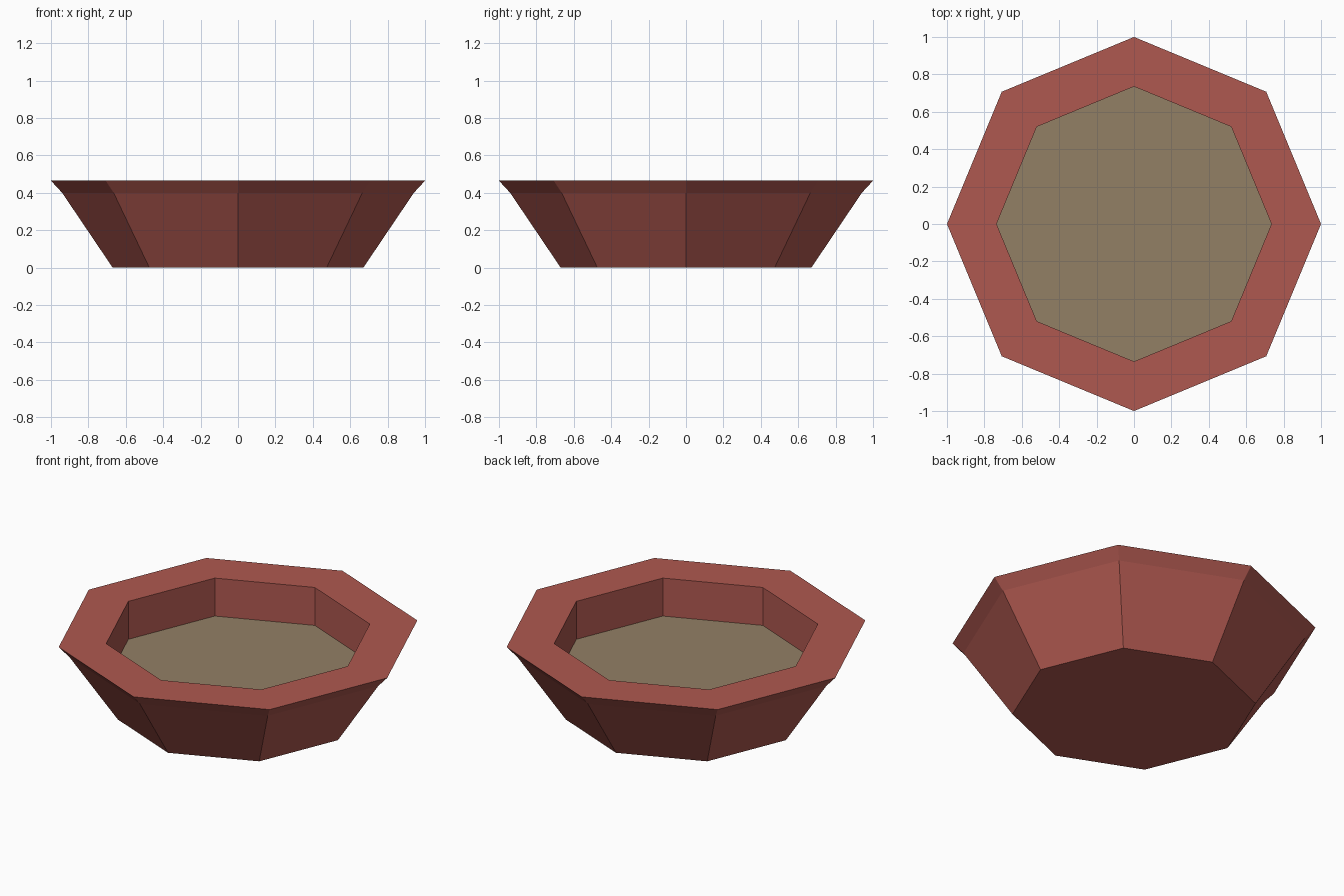
import bpy
import bmesh
from math import cos, sin, tau

SIDES = 8
FLOOR_RADIUS, FLOOR_Z = 0.735, 0.235

cube = bpy.data.objects.get("Cube")
if cube:
    bpy.data.objects.remove(cube, do_unlink=True)


def make_material(name, color):
    mat = bpy.data.materials.new(name)
    mat.use_nodes = True
    mat.diffuse_color = color
    mat.node_tree.nodes["Principled BSDF"].inputs["Base Color"].default_value = color
    return mat


def ring(bm, radius, z):
    angles = [tau * i / SIDES for i in range(SIDES)]
    return [bm.verts.new((radius * cos(a), radius * sin(a), z)) for a in angles]


def add_object(name, bm, mat):
    mesh = bpy.data.meshes.new(name)
    bm.to_mesh(mesh)
    bm.free()
    mesh.materials.append(mat)
    bpy.context.collection.objects.link(bpy.data.objects.new(name, mesh))


terracotta = make_material("terracotta red", (0.43, 0.098, 0.080, 1))
soil = make_material("soil tan", (0.29, 0.215, 0.130, 1))

# Bowl: base, flared wall, rim lip, flat rim and upright inner wall
profile = [(0.67, 0), (0.94, 0.40), (1.0, 0.465), (FLOOR_RADIUS, 0.465), (FLOOR_RADIUS, FLOOR_Z)]
bm = bmesh.new()
rings = [ring(bm, r, z) for r, z in profile]
bm.faces.new(reversed(rings[0]))
for low, high in zip(rings, rings[1:]):
    for i in range(SIDES):
        j = (i + 1) % SIDES
        bm.faces.new((low[i], low[j], high[j], high[i]))
add_object("bowl", bm, terracotta)

# Flat fill inside the bowl
bm = bmesh.new()
bm.faces.new(ring(bm, FLOOR_RADIUS, FLOOR_Z))
add_object("bowl_filling", bm, soil)
